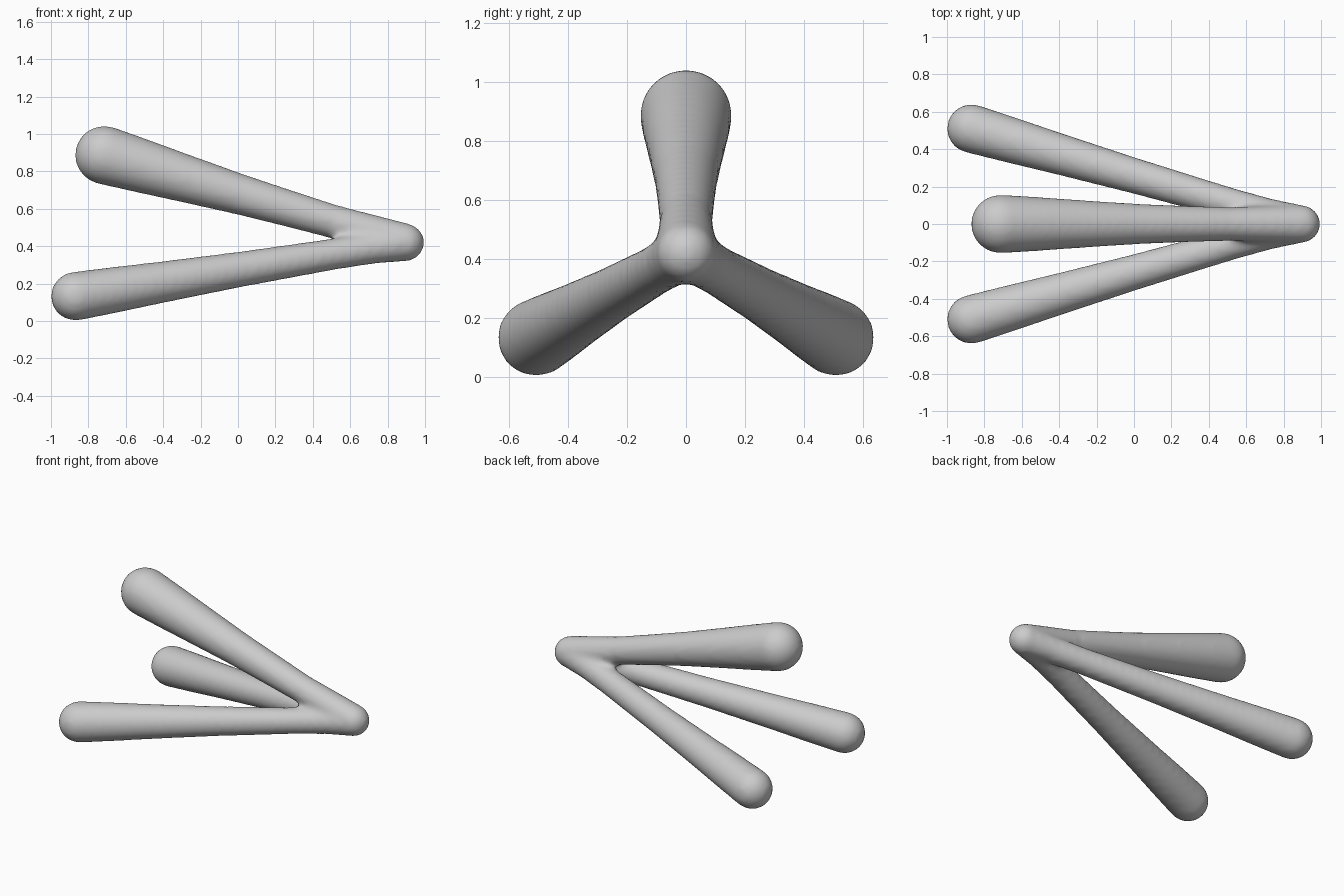
import bpy, bmesh, math
from mathutils import Vector

if "Cube" in bpy.data.objects:
    bpy.data.objects.remove(bpy.data.objects["Cube"])

TIP = Vector((0.895, 0, 0.42))
SIDES = 32


def add_leg(bm, end, radii):
    """Round-ended tapered rod from end to TIP; radii = (fraction, radius) stations."""
    end = Vector(end)
    axis = TIP - end
    length = axis.length
    axis.normalize()
    u = axis.cross(Vector((0, 0, 1))).normalized()
    v = axis.cross(u)
    r0, r1 = radii[0][1], radii[-1][1]
    angles = [math.radians(a) for a in (5, 20, 35, 50, 65, 78)]
    stations = [(-r0 * math.cos(a), r0 * math.sin(a)) for a in angles]
    stations += [(t * length, r) for t, r in radii]
    stations += [(length + r1 * math.cos(a), r1 * math.sin(a)) for a in reversed(angles)]
    rings = []
    for d, r in stations:
        c = end + axis * d
        rings.append([bm.verts.new(c + r * (math.cos(k) * u + math.sin(k) * v))
                      for k in (2 * math.pi * i / SIDES for i in range(SIDES))])
    for a, b in zip(rings, rings[1:]):
        for i in range(SIDES):
            j = (i + 1) % SIDES
            bm.faces.new((a[i], a[j], b[j], b[i]))
    bm.faces.new(rings[0][::-1])
    bm.faces.new(rings[-1])


bm = bmesh.new()
# Upper leg, thickest at its far end
add_leg(bm, (-0.715, 0, 0.887),
        [(0, .157), (.13, .144), (.26, .129), (.45, .109), (.6, .099), (.76, .09), (1, .102)])
# Pair of lower legs
for s in (-1, 1):
    add_leg(bm, (-0.87, s * 0.51, 0.132),
            [(0, .131), (.13, .122), (.26, .111), (.5, .095), (.78, .084), (.9, .086), (1, .1)])
bmesh.ops.recalc_face_normals(bm, faces=bm.faces)

mesh = bpy.data.meshes.new("three_leg_frame")
bm.to_mesh(mesh)
bm.free()
frame = bpy.data.objects.new("three_leg_frame", mesh)
bpy.context.collection.objects.link(frame)

# Fuse the legs into one skin and soften the fork
remesh = frame.modifiers.new("fuse", 'REMESH')
remesh.mode = 'VOXEL'
remesh.voxel_size = 0.018
remesh.use_smooth_shade = True
smooth = frame.modifiers.new("soften", 'SMOOTH')
smooth.factor = 0.5
smooth.iterations = 10
